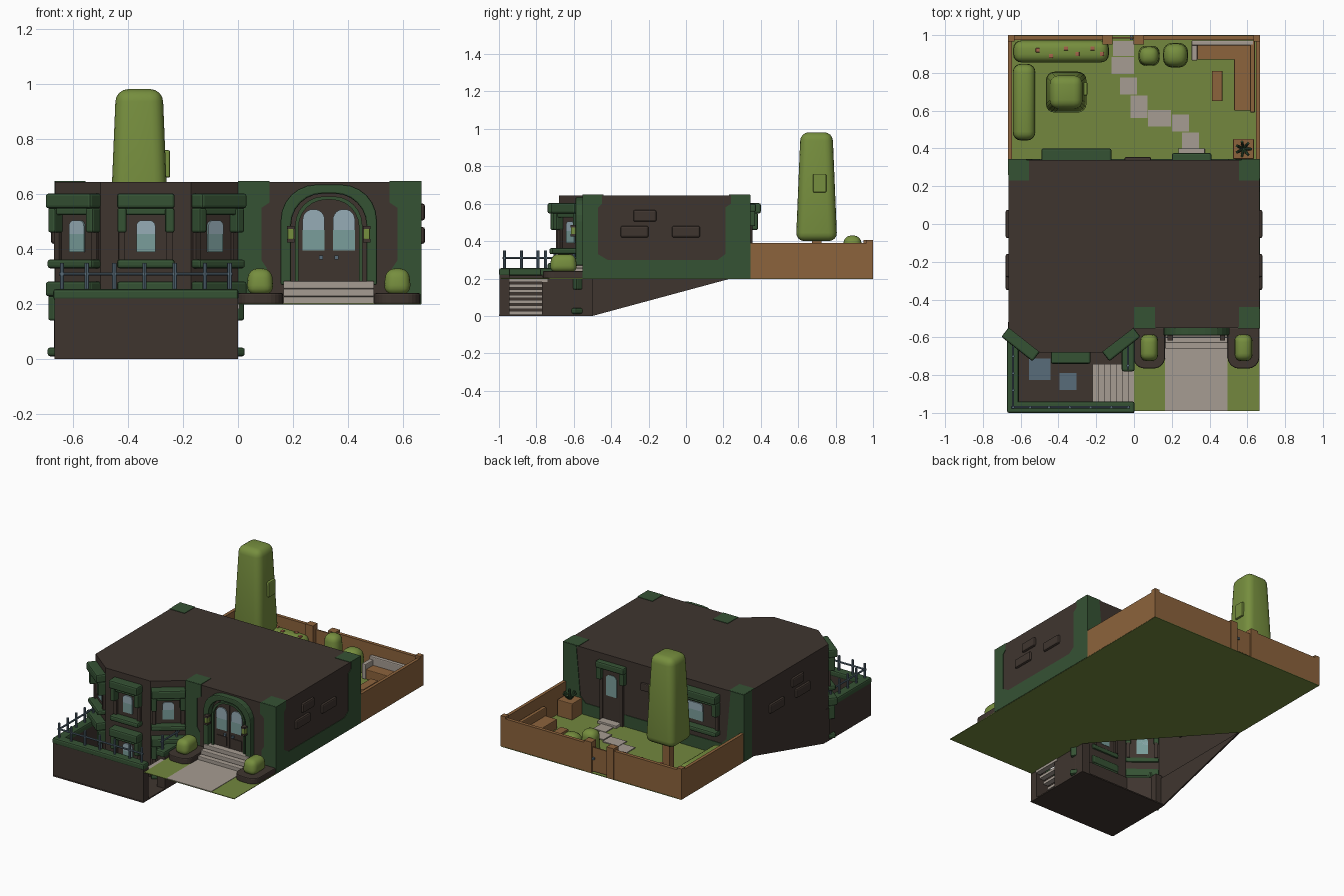
import bpy, bmesh, math
from mathutils import Matrix, Vector

if "Cube" in bpy.data.objects:
    bpy.data.objects.remove(bpy.data.objects["Cube"])


def mat(name, r, g, b):
    m = bpy.data.materials.new(name)
    m.diffuse_color = [((c / 255 + .055) / 1.055) ** 2.4 for c in (r, g, b)] + [1]
    m.use_nodes = True
    m.node_tree.nodes["Principled BSDF"].inputs["Base Color"].default_value = m.diffuse_color
    return m


WALL = mat("dark brown wall", 63, 53, 47)
TRIM = mat("dark green trim", 53, 82, 52)
GRASS = mat("grass green", 115, 135, 62)
LEAF = mat("leaf green", 118, 142, 62)
STONE = mat("pale stone", 166, 156, 146)
WOOD = mat("wood brown", 140, 99, 60)
SLATE = mat("slate blue", 88, 108, 122)
GLASS = mat("teal glass", 122, 158, 155)
PALE = mat("pale glass", 150, 172, 182)
FLOWER = mat("flower red", 165, 100, 75)
I = Matrix.Identity(4)


def finish(name, bm, m, M=I, bevel=0, seg=2, smooth=False):
    bmesh.ops.recalc_face_normals(bm, faces=bm.faces)
    me = bpy.data.meshes.new(name)
    bm.to_mesh(me)
    bm.free()
    me.materials.append(m)
    for p in me.polygons:
        p.use_smooth = smooth
    o = bpy.data.objects.new(name, me)
    bpy.context.collection.objects.link(o)
    o.matrix_world = M
    if bevel:
        b = o.modifiers.new("bevel", "BEVEL")
        b.width, b.segments = bevel, seg
    return o


def box(name, x0, x1, y0, y1, z0, z1, m, bevel=0, M=I, seg=2, taper=1, smooth=False):
    bm = bmesh.new()
    bmesh.ops.create_cube(bm, size=1)
    for v in bm.verts:
        k = taper if v.co.z > 0 else 1
        v.co = ((x0 + x1) / 2 + v.co.x * k * (x1 - x0),
                (y0 + y1) / 2 + v.co.y * k * (y1 - y0), z1 if v.co.z > 0 else z0)
    return finish(name, bm, m, M, bevel, seg, smooth)


def bush(name, x0, x1, y0, y1, z0, z1, taper=.85):
    r = min(x1 - x0, y1 - y0, z1 - z0) * .36
    box(name, x0, x1, y0, y1, z0, z1, LEAF, r, seg=4, taper=taper, smooth=True)


def poly(name, pts, a0, a1, axis, m, M=I, bevel=0, open_start=False):
    """Extrude a flat outline along an axis from a0 to a1."""
    put = {"x": lambda p, a: (a, p[0], p[1]), "y": lambda p, a: (p[0], a, p[1]),
           "z": lambda p, a: (p[0], p[1], a)}[axis]
    bm = bmesh.new()
    A = [bm.verts.new(put(p, a0)) for p in pts]
    B = [bm.verts.new(put(p, a1)) for p in pts]
    if not open_start:
        bm.faces.new(A)
    bm.faces.new(B)
    for i in range(len(pts)):
        j = (i + 1) % len(pts)
        bm.faces.new((A[i], A[j], B[j], B[i]))
    return finish(name, bm, m, M, bevel)


def arch(cx, w, z0, z1, r):
    arc = [(cx + w - r + r * math.cos(t * math.pi / 12), z1 - r + r * math.sin(t * math.pi / 12))
           for t in range(7)]
    right = [(cx + w, z0)] + arc
    return right + [(2 * cx - x, z) for x, z in reversed(right)]


def rod(name, p, q, r, m):
    p, q = Vector(p), Vector(q)
    bm = bmesh.new()
    bmesh.ops.create_cone(bm, segments=8, radius1=r, radius2=r, depth=(q - p).length, cap_ends=True)
    R = (q - p).to_track_quat("Z", "Y").to_matrix().to_4x4()
    finish(name, bm, m, Matrix.Translation((p + q) / 2) @ R)


def window(name, M, w=.105, dz=0):
    """Hooded window facing -y, centred on the local origin."""
    z = lambda v: v + dz
    box(name + "_hood_top", -w, w, -.06, .01, z(.548), z(.603), TRIM, .01, M)
    box(name + "_hood_beam", -w + .015, w - .015, -.035, .01, z(.525), z(.55), TRIM, .006, M)
    for s in (-1, 1):
        c = s * (w - .018)
        box(name + "_bracket", c - .017, c + .017, -.045, .01, z(.46), z(.55), TRIM, .008, M)
        box(name + "_jamb", c - .012, c + .012, -.015, .01, z(.36), z(.47), WALL, .003, M)
    box(name + "_sill", -w, w, -.05, .01, z(.33), z(.363), TRIM, .01, M)
    g = w * .33
    poly(name + "_glass", arch(0, g, z(.39), z(.505), .022), -.006, .002, "y", GLASS, M)
    poly(name + "_glass_top", arch(0, g, z(.455), z(.505), .022), -.008, .002, "y", PALE, M)


# House shell with angled bay, open below
bay = [(0, -.55), (-.17, -.68), (-.5, -.68), (-.665, -.55)]
poly("house", bay + [(-.665, .34), (.665, .34), (.665, -.55)], .2, .645, "z", WALL, open_start=True)
inner = [(x * .98 - .005, y + .02) for x, y in bay]
poly("bay_lower_wall", bay + inner[::-1], 0, .21, "z", WALL)
poly("left_sloping_wall", [(-.55, .2), (-.52, 0), (-.5, 0), (.24, .2)], -.665, -.655, "x", WALL)

# Green corner and base patches
side = [(-.553, .2), (.343, .2), (.343, .648), (.24, .648), (.24, .6), (.21, .58), (.21, .33), (.17, .3),
        (-.42, .3), (-.47, .33), (-.47, .58), (-.45, .6), (-.45, .648), (-.553, .648)]
poly("right_patch", side, .66, .668, "x", TRIM)
front = [(.665, .2), (.665, .647), (.55, .647), (.55, .57), (.58, .55), (.58, .36), (.56, .33), (.56, .2)]
poly("front_patch_right", front, -.553, -.545, "y", TRIM)
poly("front_patch_left", [(.665 - x, z) for x, z in front], -.553, -.545, "y", TRIM)
back = [(-.668, .2), (.668, .2), (.668, .647), (.57, .647), (.54, .32), (.5, .28),
        (-.5, .28), (-.54, .32), (-.57, .647), (-.668, .647)]
poly("back_patch", back, .335, .344, "y", TRIM)
box("left_patch", -.668, -.66, .26, .343, .2, .647, TRIM)
for x, y in ((0, -.55), (.555, -.55), (.555, .23), (-.665, .23)):
    box("roof_patch", x, x + .11, y, y + .11, .64, .648, TRIM)

# Raised bricks on both sides
for s in (-1, 1):
    for y, z, w in ((-.22, .535, .062), (-.275, .45, .075), (0, .45, .075)):
        a, b = sorted((s * .65, s * .68))
        box("brick", a, b, y - w, y + w, z - .031, z + .031, WALL, .01)
box("back_brick", -.05, .09, .33, .354, .48, .53, WALL, .006)

# Bay windows, two storeys
ang = math.atan2(.13, .165)
for cx, cy, a in ((-.335, -.68, 0), (-.583, -.615, -ang), (-.085, -.615, ang)):
    M = Matrix.Translation((cx, cy, 0)) @ Matrix.Rotation(a, 4, "Z")
    window("bay_window", M)
    window("basement_window", M, dz=-.32)

# Back window and back door
turn = lambda x: Matrix.Translation((x, .34, 0)) @ Matrix.Rotation(math.pi, 4, "Z")
window("back_window", turn(-.305), w=.185)
D = turn(.305)
box("back_door_hood", -.105, .105, -.035, .01, .555, .6, TRIM, .01, D)
for s in (-1, 1):
    box("back_door_bracket", s * .085 - .018, s * .085 + .018, -.03, .01, .48, .56, TRIM, .006, D)
    box("back_door_jamb", s * .075 - .012, s * .075 + .012, -.015, .01, .2, .49, WALL, .003, D)
box("back_door", -.065, .065, -.008, .01, .2, .555, WALL, 0, D)
poly("back_door_glass", arch(0, .04, .38, .52, .03), -.013, 0, "y", GLASS, D)
box("back_door_step", -.07, .07, -.06, 0, .2, .22, STONE, .004, D)

# Front entrance: two arches, double door, lanterns
ex = .33
poly("outer_arch", arch(ex, .175, .27, .635, .13) + arch(ex, .137, .27, .602, .115)[::-1], -.59, -.54, "y", TRIM, I, .006)
poly("inner_arch", arch(ex, .122, .27, .592, .105) + arch(ex, .11, .27, .58, .1)[::-1], -.575, -.54, "y", TRIM)
poly("door_leaves", arch(ex, .111, .27, .582, .1), -.56, -.54, "y", WALL)
box("door_seam", ex - .003, ex + .003, -.565, -.55, .28, .58, WALL)
for s in (-1, 1):
    c = ex + s * .055
    poly("door_glass", arch(c, .04, .395, .545, .038), -.564, -.55, "y", GLASS)
    poly("door_glass_top", arch(c, .04, .47, .545, .038), -.567, -.55, "y", PALE)
    box("door_panel", c - .035, c + .035, -.564, -.55, .295, .355, WALL)
    box("door_knob", ex + s * .028 - .007, ex + s * .028 + .007, -.575, -.55, .363, .377, SLATE)
    l = ex + s * .138
    box("lantern", l - .012, l + .012, -.615, -.585, .435, .475, LEAF, .004)
    for z in (.425, .473):
        box("lantern_cap", l - .014, l + .014, -.618, -.58, z, z + .012, WALL)
    # Planters and round shrubs
    px = ex + s * .2495
    P = Matrix.Translation((0, 0, .44)) @ Matrix.Scale(-1, 4, (0, 0, 1))
    pts = [(x, -z) for x, z in arch(px, .084, .55, .765, .06)]
    poly("planter", pts, .2, .24, "z", WALL, I, .006)
    bush("shrub", px - .05, px + .05, -.73, -.58, .235, .33)
for i in range(3):
    box("entrance_step", .165, .495, -.66 + i * .03, -.54, .2 + i * .028, .228 + i * .028, STONE, .004)

# Ground sheet and paths
poly("ground", [(0, -.99), (.665, -.99), (.665, 1), (-.665, 1), (-.665, .24), (0, -.5)], .198, .202, "z", GRASS)
box("entrance_path", .165, .495, -.99, -.6, .2, .205, STONE)
for x, y, w, h in ((-.055, .93, .055, .04), (-.06, .84, .06, .045), (-.03, .73, .045, .045), (.027, .62, .045, .06),
                   (.135, .56, .06, .043), (.247, .535, .045, .045), (.3, .44, .045, .045)):
    box("stepping_stone", x - w, x + w, y - h, y + h, .2, .208, STONE)

# Sunken patio with walls, caps and pavers
box("patio_floor", -.665, 0, -1, -.5, 0, .008, WALL)
box("patio_front_wall", -.667, 0, -.998, -.945, 0, .22, WALL)
box("patio_left_wall", -.667, -.615, -.99, -.52, 0, .22, WALL)
box("patio_right_wall", -.06, 0, -.77, -.5, 0, .22, WALL)
box("front_wall_cap", -.672, .002, -1, -.94, .215, .255, TRIM, .01)
box("left_wall_cap", -.672, -.61, -1, -.57, .215, .255, TRIM, .01)
box("right_wall_cap", -.065, .002, -.78, -.57, .215, .255, TRIM, .01)
for x, y, r in ((-.5, -.77, .057), (-.35, -.835, .045)):
    box("patio_paver", x - r, x + r, y - r, y + r, .005, .014, SLATE)
for i in range(7):
    x = -.22 + i * .0315
    box("patio_stair", x, x + .036, -.945, -.74, .008 + i * .029, .026 + i * .029, STONE)

# Railings
posts = [(x, -.97) for x in (-.64, -.55, -.45, -.34, -.23, -.12, -.03)]
posts += [(-.64, y) for y in (-.88, -.79, -.7, -.61)] + [(-.032, -.75), (-.032, -.6)]
for x, y in posts:
    rod("rail_post", (x, y, .25), (x, y, .35), .008, SLATE)
for p, q in (((-.65, -.97), (-.02, -.97)), ((-.64, -.98), (-.64, -.59)), ((-.032, -.77), (-.032, -.58))):
    rod("hand_rail", (*p, .31), (*q, .31), .006, SLATE)

# Garden fence and gate
for s in (-1, 1):
    a, b = sorted((s * .645, s * .666))
    box("side_fence", a, b, .34, 1, .2, .39, WOOD)
    c = s * .65
    box("corner_post", c - .018, c + .018, .965, 1, .2, .405, WOOD)
box("back_fence_left", -.66, -.13, .975, .998, .2, .39, WOOD)
box("back_fence_right", .01, .66, .975, .998, .2, .39, WOOD)
for x in (-.14, .025):
    box("gate_post", x - .027, x + .027, .95, 1, .2, .405, WOOD)
box("gate", -.115, 0, .982, .99, .21, .37, WOOD)
box("gate_latch", -.02, -.006, .975, 1, .29, .305, SLATE)

# Hedges, bushes and tall tree
bush("left_hedge", -.642, -.522, .44, .85, .2, .34, .97)
bush("back_hedge", -.642, -.13, .855, .972, .2, .34, .97)
for x, y in ((-.51, .92), (-.44, .89), (-.36, .93), (-.3, .9), (-.22, .93), (-.17, .9)):
    box("hedge_flower", x - .011, x + .011, y - .011, y + .011, .335, .345, FLOWER, .003)
bush("tall_round_bush", .022, .138, .835, .945, .2, .43)
bush("low_bush", .15, .29, .825, .962, .2, .37)
box("tree_trunk", -.385, -.335, .675, .725, .2, .42, WOOD)
box("tree_crown", -.468, -.25, .588, .808, .4, .982, LEAF, .045, seg=4, taper=.78, smooth=True)
box("crown_leaf_tuft", -.29, -.247, .68, .75, .66, .76, LEAF, .006)

# Corner sofa, table and planter box
box("sofa_seat_back", .315, .63, .87, .95, .2, .265, WOOD, .004)
box("sofa_seat_side", .53, .62, .6, .95, .2, .265, WOOD, .004)
box("sofa_rest_back", .305, .635, .945, .972, .2, .32, STONE, .006)
box("sofa_rest_side", .615, .64, .59, .972, .2, .32, WOOD, .006)
box("sofa_arm", .305, .335, .865, .97, .2, .3, STONE, .006)
box("garden_table", .412, .468, .65, .81, .235, .25, WOOD, .003)
for y in (.66, .785):
    box("table_leg", .42, .46, y, y + .015, .2, .236, WOOD)
box("planter_box", .525, .635, .345, .45, .2, .31, WOOD, .004)
for i in range(7):
    a = i * math.tau / 7
    rod("planter_leaf", (.58, .397, .305), (.58 + .04 * math.cos(a), .397 + .04 * math.sin(a), .35), .007, TRIM)
rod("planter_stem", (.58, .397, .3), (.58, .397, .375), .007, TRIM)
